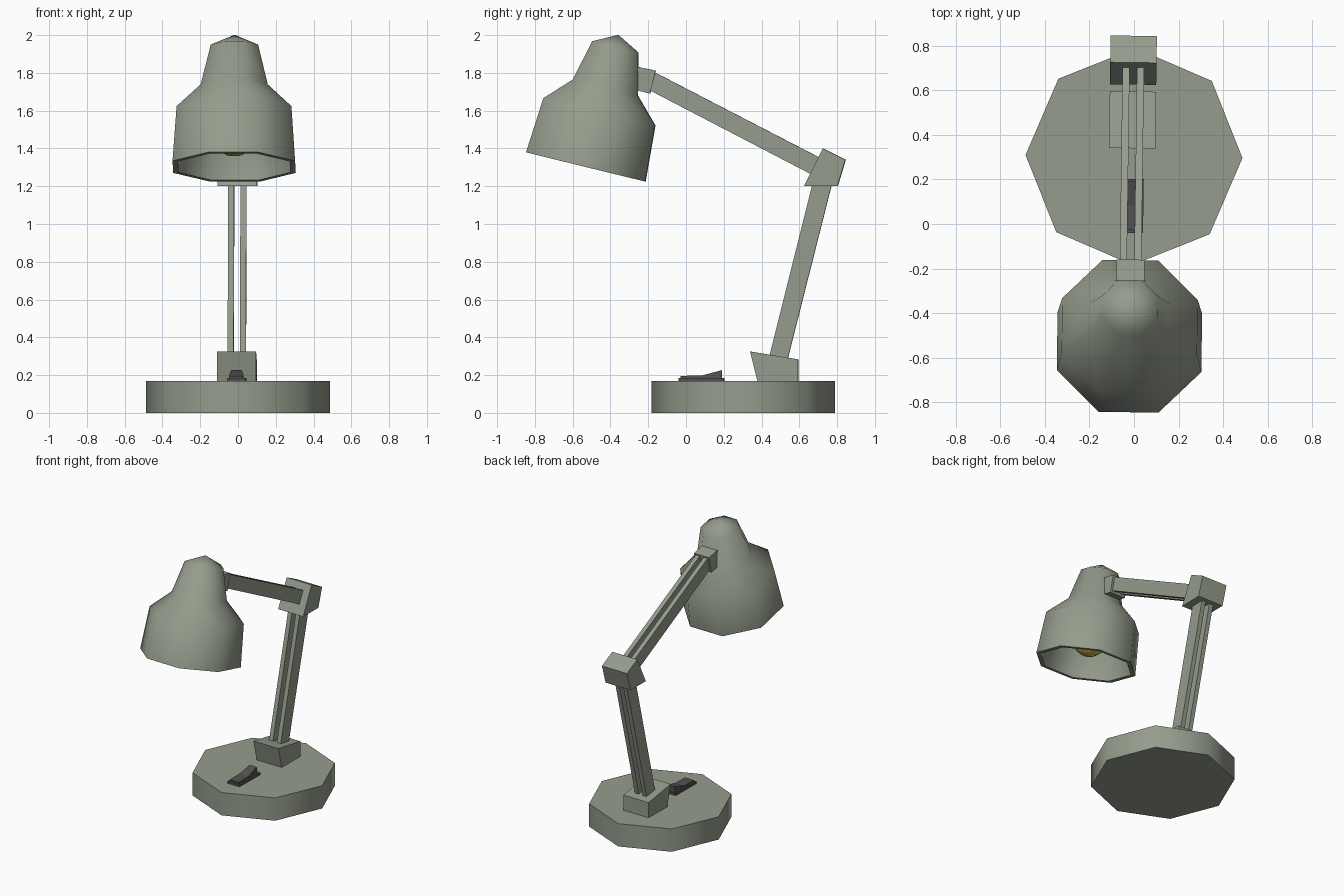
import bpy, bmesh, math
from mathutils import Matrix, Vector

if "Cube" in bpy.data.objects:
    bpy.data.objects.remove(bpy.data.objects["Cube"])

def material(name, rgb):
    m = bpy.data.materials.new(name)
    m.diffuse_color = (*rgb, 1)
    m.use_nodes = True
    m.node_tree.nodes["Principled BSDF"].inputs["Base Color"].default_value = m.diffuse_color
    return m

SAGE = material("sage_grey", (0.30, 0.335, 0.265))
DARK = material("dark_grey", (0.09, 0.083, 0.083))
GOLD = material("bulb_gold", (0.62, 0.42, 0.06))

# the whole upper lamp is turned very slightly about z
TURN = Matrix.Translation((-0.013, 0, 0)) @ Matrix.Rotation(-0.014, 4, 'Z')

def finish(name, bm, mat, matrix=TURN, smooth=None):
    bmesh.ops.recalc_face_normals(bm, faces=bm.faces)
    me = bpy.data.meshes.new(name)
    bm.transform(matrix)
    bm.to_mesh(me)
    bm.free()
    me.materials.append(mat)
    ob = bpy.data.objects.new(name, me)
    bpy.context.collection.objects.link(ob)
    if smooth:
        bpy.ops.object.select_all(action='DESELECT')
        ob.select_set(True)
        bpy.context.view_layer.objects.active = ob
        bpy.ops.object.shade_smooth_by_angle(angle=math.radians(smooth))
    return ob

def prism(name, profile, x0, x1, mat):
    """Extrude a (y, z) side profile from x0 to x1."""
    bm = bmesh.new()
    f = bm.faces.new([bm.verts.new((x0, y, z)) for y, z in profile])
    ext = bmesh.ops.extrude_face_region(bm, geom=[f])["geom"]
    bmesh.ops.translate(bm, vec=(x1 - x0, 0, 0),
                        verts=[v for v in ext if isinstance(v, bmesh.types.BMVert)])
    return finish(name, bm, mat)

# octagonal base
bm = bmesh.new()
bmesh.ops.create_cone(bm, cap_ends=True, segments=8, radius1=0.487, radius2=0.487, depth=0.17)
finish("base", bm, SAGE,
       Matrix.Translation((0, 0.303, 0.085)) @ Matrix.Rotation(-0.014, 4, 'Z'), 50)

# joint blocks
prism("base_joint", [(0.34, 0.325), (0.595, 0.283), (0.595, 0.165), (0.38, 0.165)], -0.104, 0.104, SAGE)
prism("elbow_joint", [(0.626, 1.2), (0.803, 1.2), (0.845, 1.34), (0.725, 1.4)], -0.104, 0.104, SAGE)
prism("head_joint", [(-0.27, 1.835), (-0.16, 1.812), (-0.19, 1.69), (-0.27, 1.71)], -0.063, 0.063, SAGE)

# twin bars of both arms
for side, x in (("left", -0.0485), ("right", 0.0165)):
    prism("lower_arm_" + side, [(0.432, 0.26), (0.532, 0.26), (0.785, 1.26), (0.682, 1.26)],
          x, x + 0.032, SAGE)
    prism("upper_arm_" + side, [(-0.175, 1.808), (0.72, 1.345), (0.675, 1.257), (-0.2, 1.712)],
          x, x + 0.032, SAGE)

# octagonal lamp shade: outer profile, then back down the inside (flat radius, height)
HEAD = TURN @ Matrix.Translation((0, -0.53, 1.3025)) @ Matrix.Rotation(-math.radians(13.8), 4, 'X')
profile = [(0, 0.72), (0.1255, 0.654), (0.1775, 0.432), (0.304, 0.30), (0.3245, 0),
           (0.296, 0), (0.276, 0.29), (0.15, 0.42), (0.10, 0.635), (0, 0.69)]
bm = bmesh.new()
a0 = math.pi / 8
pts = [bm.verts.new((r / math.cos(a0) * math.cos(a0), r / math.cos(a0) * math.sin(a0), z))
       for r, z in profile]
edges = [bm.edges.new(p) for p in zip(pts, pts[1:])]
bmesh.ops.spin(bm, geom=pts + edges, cent=(0, 0, 0), axis=(0, 0, 1),
               angle=2 * math.pi, steps=8, use_merge=False)
bmesh.ops.remove_doubles(bm, verts=bm.verts, dist=1e-4)
finish("lamp_shade", bm, SAGE, HEAD, 55)

# bulb
bm = bmesh.new()
bmesh.ops.create_uvsphere(bm, u_segments=12, v_segments=8, radius=0.12)
for v in bm.verts:
    if v.co.z > 0.03:
        v.co.z *= 1.6
finish("bulb", bm, GOLD, HEAD @ Matrix.Translation((0, 0, 0.18)), 60)

# socket that carries the bulb
bm = bmesh.new()
bmesh.ops.create_cone(bm, cap_ends=True, segments=8, radius1=0.06, radius2=0.06, depth=0.34)
finish("bulb_socket", bm, SAGE, HEAD @ Matrix.Translation((0, 0, 0.51)), 50)

# rocker switch on the base
prism("switch_plate", [(-0.04, 0.165), (0.202, 0.165), (0.202, 0.185), (-0.04, 0.185)], -0.046, 0.054, DARK)
sw = prism("switch_rocker", [(-0.028, 0.18), (0.19, 0.18), (0.19, 0.226), (0.085, 0.198), (-0.028, 0.196)],
           -0.035, 0.041, DARK)
for v in sw.data.vertices:      # narrow the raised end
    if v.co.z > 0.21:
        v.co.x = -0.008 + (v.co.x + 0.008) * 0.75
